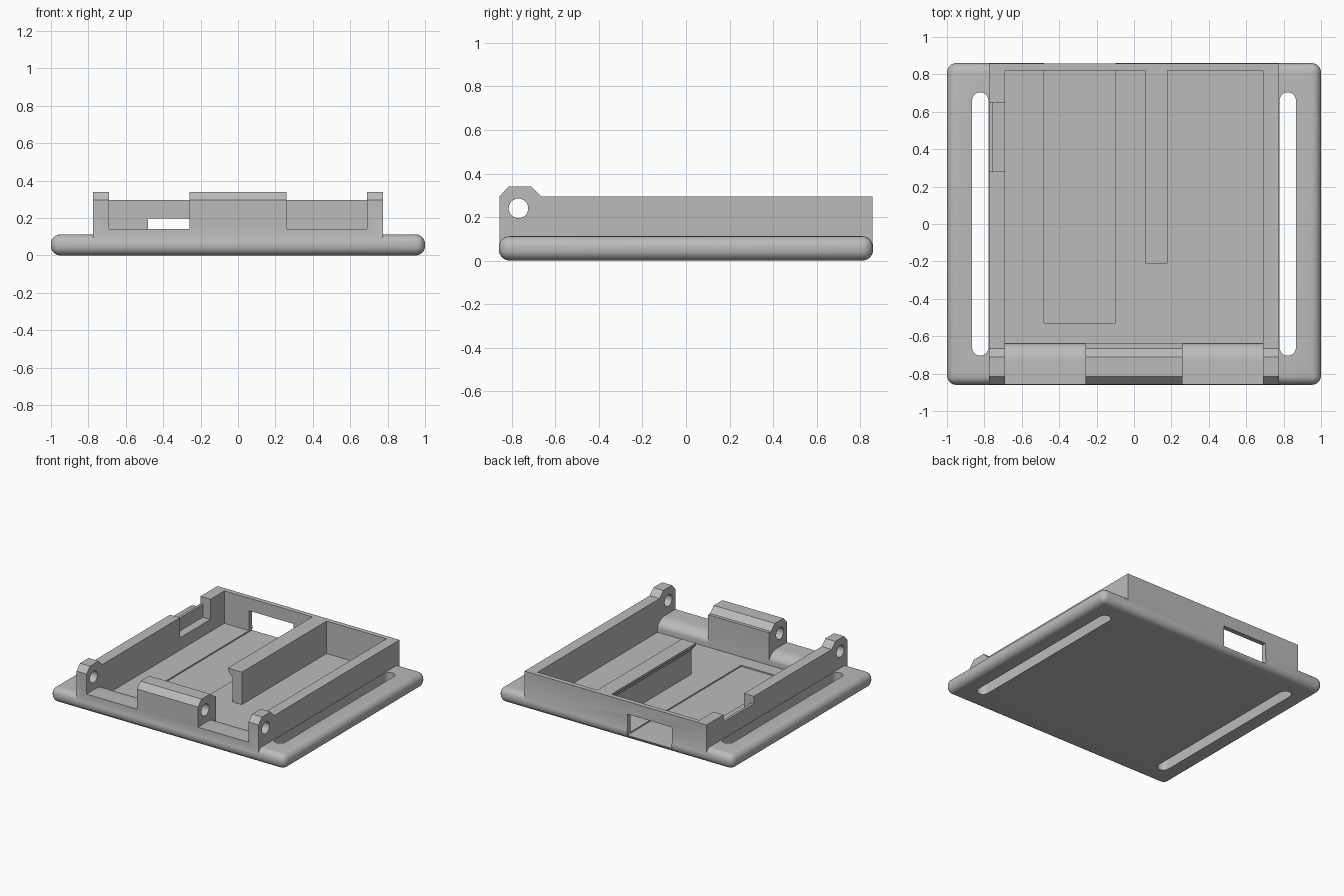
import bpy, bmesh, math
from mathutils import Vector

old = bpy.data.objects.get("Cube")
if old:
    bpy.data.objects.remove(old, do_unlink=True)

grey = bpy.data.materials.new("plain_grey")
grey.use_nodes = True
grey.diffuse_color = (0.5, 0.5, 0.5, 1)
grey.node_tree.nodes["Principled BSDF"].inputs["Base Color"].default_value = (0.5, 0.5, 0.5, 1)


def finish(name, bm):
    bmesh.ops.recalc_face_normals(bm, faces=bm.faces)
    mesh = bpy.data.meshes.new(name)
    bm.to_mesh(mesh)
    bm.free()
    mesh.materials.append(grey)
    ob = bpy.data.objects.new(name, mesh)
    bpy.context.collection.objects.link(ob)
    return ob


def prism(name, pts, axis, lo, hi, bevel=0):
    """Extrude a 2D outline along an axis (x: yz outline, y: xz, z: xy)."""
    def place(p, d):
        c = list(p)
        c.insert("xyz".index(axis), d)
        return Vector(c)
    bm = bmesh.new()
    face = bm.faces.new([bm.verts.new(place(p, lo)) for p in pts])
    ext = bmesh.ops.extrude_face_region(bm, geom=[face])
    moved = [v for v in ext["geom"] if isinstance(v, bmesh.types.BMVert)]
    bmesh.ops.translate(bm, verts=moved, vec=place((0, 0), hi - lo))
    if bevel:
        bmesh.ops.bevel(bm, geom=bm.edges[:], offset=bevel, segments=6,
                        profile=0.5, affect='EDGES')
    return finish(name, bm)


def box(name, x, y, z, bevel=0):
    outline = [(x[0], y[0]), (x[1], y[0]), (x[1], y[1]), (x[0], y[1])]
    return prism(name, outline, "z", z[0], z[1], bevel)


def arc(cx, cy, rx, ry, start, end, n):
    angles = [math.radians(start + (end - start) * i / n) for i in range(n + 1)]
    return [(cx + rx * math.cos(a), cy + ry * math.sin(a)) for a in angles]


def combine(target, tool, operation):
    mod = target.modifiers.new(operation, 'BOOLEAN')
    mod.operation, mod.object, mod.solver = operation, tool, 'EXACT'
    bpy.context.view_layer.objects.active = target
    bpy.ops.object.modifier_apply(modifier=mod.name)
    bpy.data.objects.remove(tool, do_unlink=True)


# Rounded base plate
body = box("hinged_tray", (-1, 1), (-0.86, 0.86), (0, 0.112), 0.05)

# Tray block with the hinge ridge along its front
side = [(-0.857, 0.05), (-0.857, 0.295), (-0.815, 0.34), (-0.71, 0.34),
        (-0.665, 0.295), (0.857, 0.295), (0.857, 0.05)]
combine(body, prism("tray_block", side, "x", -0.775, 0.775), 'UNION')

# Tray interior
combine(body, box("interior", (-0.69, 0.69), (-0.64, 0.82), (0.045, 1)), 'DIFFERENCE')

# Gaps between the hinge knuckles, rounded down towards the interior
gap = ([(-1, 0.14)] + arc(-0.74, 0.075, 0.1, 0.065, 90, 0, 10)
       + [(-0.62, 0.075), (-0.62, 1), (-1, 1)])
for x in (-0.69, 0.26):
    combine(body, prism("hinge_gap", gap, "x", x, x + 0.43), 'DIFFERENCE')

# Hinge pin hole
combine(body, prism("pin_hole", arc(-0.77, 0.24, 0.045, 0.045, 0, 348.75, 31), "x", -1, 1),
        'DIFFERENCE')

# Floor recess running out through the back window
combine(body, box("recess_window", (-0.48, -0.10), (-0.53, 1), (0.035, 0.198)), 'DIFFERENCE')

# Stepped notch in the side wall
combine(body, box("notch_inner", (-0.755, -0.67), (0.28, 0.65), (0.14, 1)), 'DIFFERENCE')
combine(body, box("notch_outer", (-0.9, -0.74), (0.28, 0.65), (0.24, 1)), 'DIFFERENCE')

# Strap slots
for x in (-0.822, 0.822):
    slot = (arc(x, 0.66, 0.044, 0.044, 0, 180, 12)
            + arc(x, -0.66, 0.044, 0.044, 180, 360, 12))
    combine(body, prism("strap_slot", slot, "z", -1, 0.5), 'DIFFERENCE')

# Divider rib with an overhanging lip
rib = [(0.18, 0.03), (0.18, 0.295), (0.06, 0.295), (0.06, 0.28), (0.10, 0.23), (0.10, 0.03)]
combine(body, prism("divider_rib", rib, "y", -0.21, 0.84), 'UNION')

bpy.ops.object.select_all(action='DESELECT')
body.select_set(True)
bpy.context.view_layer.objects.active = body
bpy.ops.object.shade_smooth_by_angle(angle=math.radians(30))
